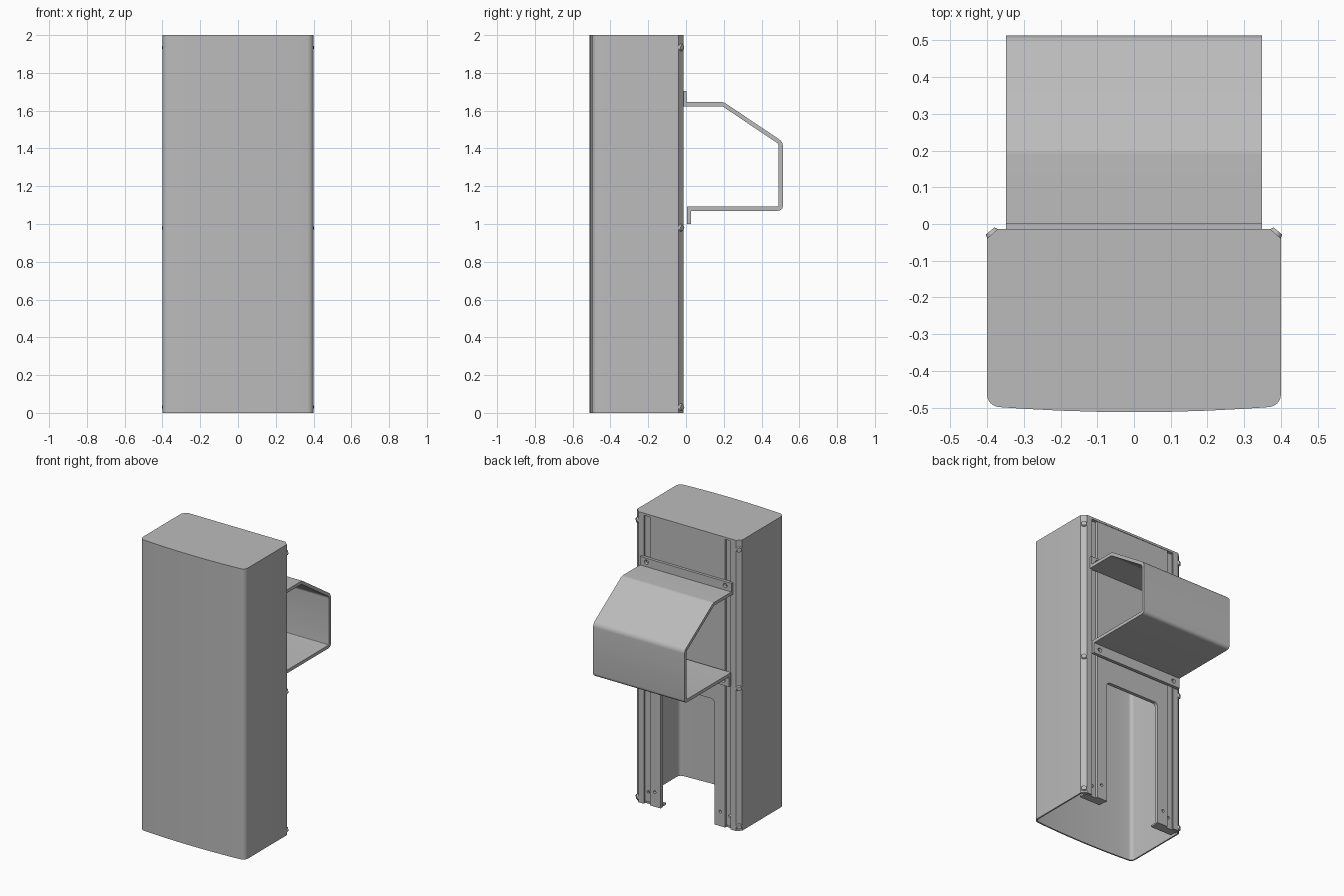
import bpy, bmesh, math
from mathutils import Vector, Matrix

old = bpy.data.objects.get("Cube")
if old:
    bpy.data.objects.remove(old, do_unlink=True)

grey = bpy.data.materials.new("plain grey")
grey.use_nodes = True
GREY = (0.5, 0.5, 0.5, 1)
grey.diffuse_color = GREY
grey.node_tree.nodes["Principled BSDF"].inputs["Base Color"].default_value = GREY


def finish(name, bm, smooth=False):
    bmesh.ops.recalc_face_normals(bm, faces=bm.faces)
    mesh = bpy.data.meshes.new(name)
    bm.to_mesh(mesh)
    bm.free()
    mesh.materials.append(grey)
    ob = bpy.data.objects.new(name, mesh)
    bpy.context.collection.objects.link(ob)
    if smooth:
        bpy.ops.object.select_all(action='DESELECT')
        ob.select_set(True)
        bpy.context.view_layer.objects.active = ob
        bpy.ops.object.shade_smooth_by_angle(angle=math.radians(25))
    return ob


def fillet(points, radii, steps=6):
    """Round chosen corners of a path; radii maps point index to radius."""
    out = []
    for i, p in enumerate(points):
        p = Vector(p)
        if i not in radii:
            out.append(p)
            continue
        a = (Vector(points[i - 1]) - p).normalized()
        b = (Vector(points[(i + 1) % len(points)]) - p).normalized()
        half = a.angle(b) / 2
        d = radii[i] / math.tan(half)
        centre = p + (a + b).normalized() * radii[i] / math.sin(half)
        start, end = p + a * d - centre, p + b * d - centre
        turn = start.angle_signed(end)
        for k in range(steps + 1):
            out.append(centre + Matrix.Rotation(-turn * k / steps, 2) @ start)
    return out


def ribbon(path, t):
    """Closed outline of a sheet lying on the right-hand side of a path."""
    inner = []
    for i, p in enumerate(path):
        dirs = []
        if i > 0:
            dirs.append((p - path[i - 1]).normalized())
        if i < len(path) - 1:
            dirs.append((path[i + 1] - p).normalized())
        normals = [Vector((d.y, -d.x)) for d in dirs]
        n = sum(normals, Vector((0, 0))).normalized()
        inner.append(p + n * t / n.dot(normals[0]))
    return list(path) + inner[::-1]


def prism(name, outline, axis, lo, hi, smooth=False):
    """Extrude a 2D outline along one axis."""
    place = {'x': lambda p, h: (h, p[0], p[1]),
             'y': lambda p, h: (p[0], h, p[1]),
             'z': lambda p, h: (p[0], p[1], h)}[axis]
    bm = bmesh.new()
    rings = [[bm.verts.new(place(p, h)) for p in outline] for h in (lo, hi)]
    n = len(outline)
    for ring in rings:
        bm.faces.new(ring)
    for i in range(n):
        j = (i + 1) % n
        bm.faces.new((rings[0][i], rings[0][j], rings[1][j], rings[1][i]))
    return finish(name, bm, smooth)


def rect(x0, x1, z0, z1):
    return [(x0, z0), (x1, z0), (x1, z1), (x0, z1)]


def drill(ob, holes, radius):
    """Cut round holes through an object along y."""
    bm = bmesh.new()
    for x, z in holes:
        m = Matrix.Translation((x, 0, z)) @ Matrix.Rotation(math.pi / 2, 4, 'X')
        bmesh.ops.create_cone(bm, cap_ends=True, segments=16, radius1=radius,
                              radius2=radius, depth=0.2, matrix=m)
    cutter = finish("hole_cutter", bm)
    cutter.hide_render = True
    mod = ob.modifiers.new("holes", 'BOOLEAN')
    mod.operation = 'DIFFERENCE'
    mod.solver = 'EXACT'
    mod.object = cutter
    bpy.context.view_layer.objects.active = ob
    bpy.ops.object.modifier_apply(modifier=mod.name)
    bpy.data.objects.remove(cutter, do_unlink=True)


BACK = -0.013

# Housing: bent sheet with bowed front, chamfered rear corners and lips
front = [(x / 10, -0.512 + 0.014 * (x / 3.7) ** 2) for x in (3, 2, 1, 0, -1, -2, -3)]
side = [(0.37, BACK), (0.4, -0.04), (0.4, -0.496)]
plan = side + front + [(-x, y) for x, y in reversed(side)]
plan = fillet(plan, {2: 0.035, 10: 0.035})
lips = [Vector((0.33, BACK))] + plan + [Vector((-0.33, BACK))]
prism("housing_shell", ribbon(lips, 0.01), 'z', 0, 1.99, True)
prism("housing_lid", plan, 'z', 1.985, 2)

# Back plate with the lower opening
opening = [(-0.285, 0), (-0.285, 1.985), (0.285, 1.985), (0.285, 0),
           (0.205, 0), (0.205, 0.86), (-0.205, 0.86), (-0.205, 0)]
plate = prism("back_plate", fillet(opening, {5: 0.025, 6: 0.025}), 'y', -0.04, BACK - 0.003)
drill(plate, [(s * 0.25, 0.1) for s in (-1, 1)], 0.01)

for s, label in ((1, "left"), (-1, "right")):
    # Recessed groove floor, foot and chamfer screws
    wing = prism(label + "_groove_floor", rect(s * 0.28, s * 0.375, 0, 1.985), 'y', -0.046, -0.034)
    drill(wing, [(s * 0.31, 0.08)], 0.01)
    prism(label + "_foot", rect(s * 0.21, s * 0.37, 0, 0.012), 'y', -0.085, -0.03)
    bm = bmesh.new()
    out = Vector((s * 0.025, 0.03, 0)).normalized()
    turn = out.to_track_quat('Z', 'Y').to_matrix().to_4x4()
    for z in (0.03, 0.98, 1.935):
        m = Matrix.Translation(Vector((s * 0.385, -0.0265, z)) + out * 0.003) @ turn
        bmesh.ops.create_cone(bm, cap_ends=True, segments=20, radius1=0.021,
                              radius2=0.015, depth=0.014, matrix=m)
    finish(label + "_screws", bm, True)

# Rear bracket: one bent strip with two mounting flanges
profile = [(0.003, 1.704), (0.003, 1.645), (0.2, 1.645), (0.513, 1.435),
           (0.513, 1.07), (0.027, 1.07), (0.027, 1.0)]
profile = fillet(profile, {2: 0.04, 3: 0.045, 4: 0.026})
bracket = prism("rear_bracket", ribbon(profile, 0.022), 'x', -0.348, 0.348, True)
drill(bracket, [(s * 0.3, z) for s in (-1, 1) for z in (1.677, 1.035)], 0.015)
